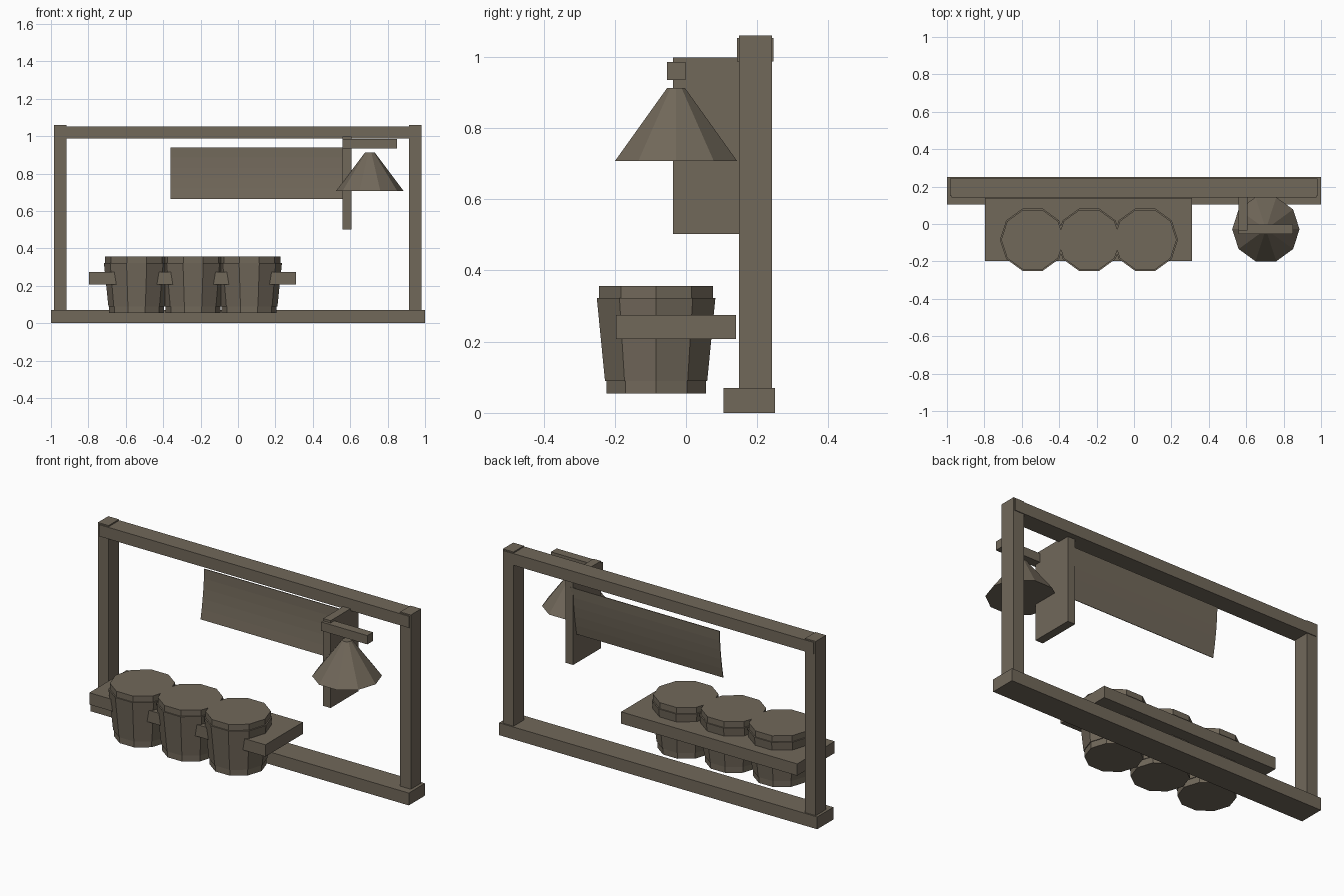
import bpy
import bmesh
from math import cos, sin, tau

cube = bpy.data.objects.get("Cube")
if cube:
    bpy.data.objects.remove(cube, do_unlink=True)

wood = bpy.data.materials.new("weathered_brown")
wood.use_nodes = True
colour = (0.165, 0.138, 0.102, 1)
wood.diffuse_color = colour
wood.node_tree.nodes["Principled BSDF"].inputs["Base Color"].default_value = colour


def finish(name, bm):
    bmesh.ops.recalc_face_normals(bm, faces=bm.faces)
    mesh = bpy.data.meshes.new(name)
    bm.to_mesh(mesh)
    bm.free()
    mesh.materials.append(wood)
    obj = bpy.data.objects.new(name, mesh)
    bpy.context.collection.objects.link(obj)
    return obj


def box(name, xs, ys, zs):
    """Box given by its low and high limits on each axis."""
    bm = bmesh.new()
    bmesh.ops.create_cube(bm, size=1)
    for v in bm.verts:
        v.co = [lim[0] if c < 0 else lim[1] for lim, c in zip((xs, ys, zs), v.co)]
    return finish(name, bm)


def lathe(name, x, y, profile, sides=10):
    """Closed faceted solid from (radius, height) rings."""
    bm = bmesh.new()
    rings = [[bm.verts.new((x + r * cos(tau * i / sides), y + r * sin(tau * i / sides), z))
              for i in range(sides)] for r, z in profile]
    for low, high in zip(rings, rings[1:]):
        for i in range(sides):
            j = (i + 1) % sides
            bm.faces.new((low[i], low[j], high[j], high[i]))
    bm.faces.new(rings[0][::-1])
    bm.faces.new(rings[-1])
    return finish(name, bm)


# Window-like frame
box("bottom_sill", (-1, 1), (0.105, 0.25), (0, 0.07))
box("top_beam", (-0.975, 0.975), (0.143, 0.246), (0.987, 1.053))
for side, xs in (("right", (-0.985, -0.918)), ("left", (0.915, 0.982))):
    box(side + "_post", xs, (0.149, 0.242), (0.07, 1.06))

# Shelf with three banded buckets set through it
box("bucket_shelf", (-0.797, 0.31), (-0.197, 0.14), (0.208, 0.275))
bucket = [(0.147, 0.055), (0.147, 0.09), (0.151, 0.09),
          (0.175, 0.322), (0.168, 0.322), (0.168, 0.356)]
for n, x in enumerate((-0.542, -0.24, 0.06)):
    lathe(f"bucket_{n + 1}", x, -0.084, bucket)

# Hanging lamp with its bracket
box("lamp_bracket", (0.56, 0.607), (-0.036, 0.213), (0.502, 0.998))
box("lamp_arm", (0.56, 0.85), (-0.053, -0.002), (0.935, 0.985))
lathe("lamp_shade", 0.705, -0.028, [(0.18, 0.708), (0.026, 0.913)])

# Gently bowed hanging banner
bm = bmesh.new()
steps = 5
rows = []
for k in range(steps + 1):
    t = k / steps
    rows.append([bm.verts.new((x, 0.212 - 0.032 * t ** 1.7, 0.94 - 0.275 * t))
                 for x in (-0.36, 0.575)])
for a, b in zip(rows, rows[1:]):
    bm.faces.new((a[0], b[0], b[1], a[1]))
banner = finish("banner", bm)
cloth = banner.modifiers.new("thickness", "SOLIDIFY")
cloth.thickness = 0.004
cloth.offset = 0
